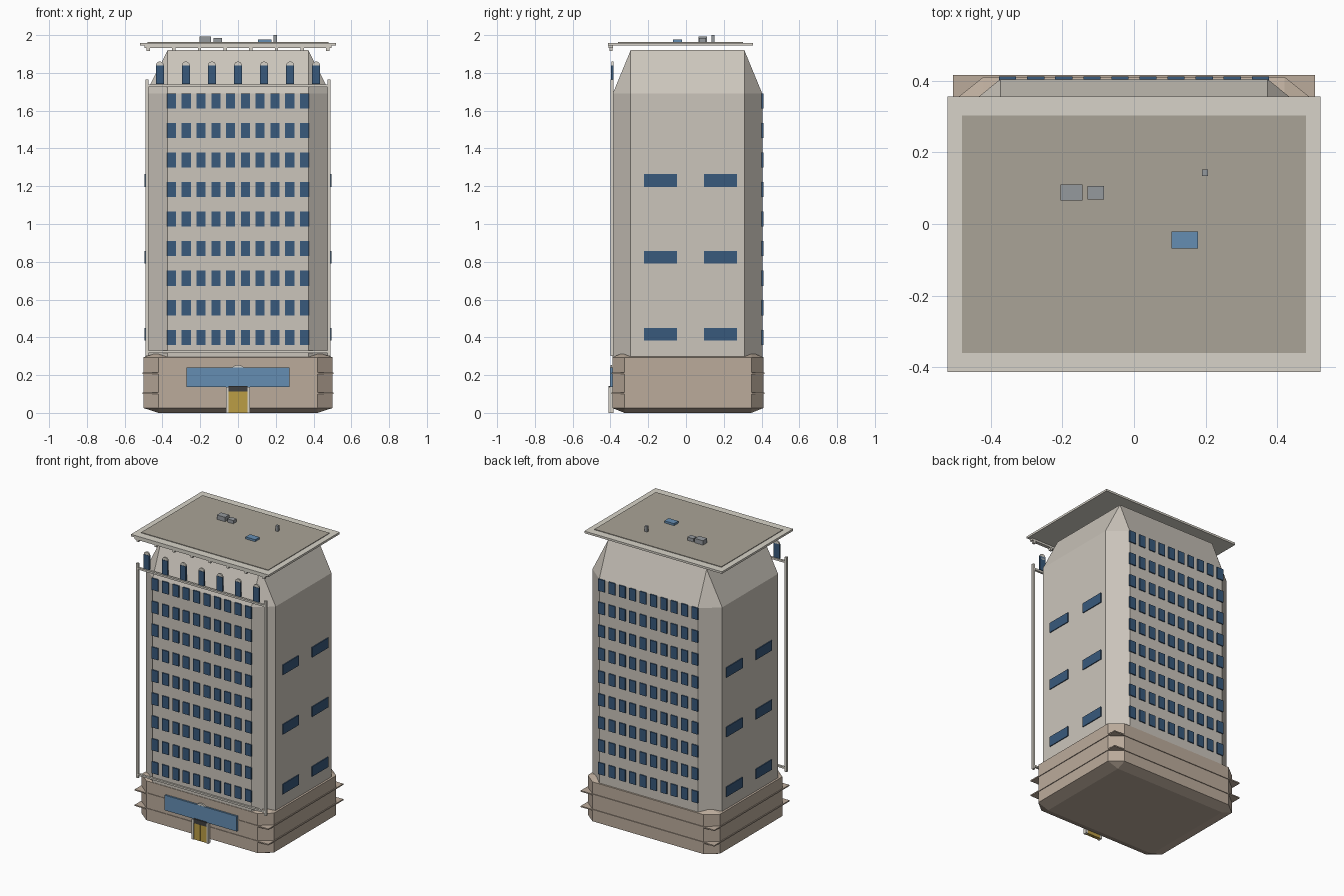
import bpy, bmesh, math
from mathutils import Matrix

if "Cube" in bpy.data.objects:
    bpy.data.objects.remove(bpy.data.objects["Cube"])

def mat(name, c):
    m = bpy.data.materials.new(name)
    m.diffuse_color = (*c, 1)
    m.use_nodes = True
    m.node_tree.nodes["Principled BSDF"].inputs["Base Color"].default_value = m.diffuse_color
    return m

STONE = mat("stone", (0.60, 0.56, 0.50))
BASE = mat("base_tan", (0.50, 0.41, 0.33))
TRIM = mat("trim", (0.68, 0.65, 0.58))
GLASS = mat("dark_glass", (0.04, 0.10, 0.20))
BLUE = mat("light_glass", (0.13, 0.27, 0.45))
ROOF = mat("roof", (0.40, 0.37, 0.31))
METAL = mat("metal", (0.30, 0.32, 0.34))
GOLD = mat("gold", (0.50, 0.34, 0.06))
DARK = mat("dark", (0.05, 0.05, 0.05))

def finish(name, bm, m):
    me = bpy.data.meshes.new(name)
    bm.to_mesh(me)
    bm.free()
    me.materials.append(m)
    o = bpy.data.objects.new(name, me)
    bpy.context.collection.objects.link(o)
    return o

def add_box(bm, x, y, z):
    """Box from (min, max) ranges on each axis."""
    c = [(a + b) / 2 for a, b in (x, y, z)]
    s = [b - a for a, b in (x, y, z)]
    bmesh.ops.create_cube(bm, size=1, matrix=Matrix.Translation(c) @ Matrix.Diagonal((*s, 1)))

def boxes(name, m, *ranges):
    bm = bmesh.new()
    for r in ranges:
        add_box(bm, *r)
    return finish(name, bm, m)

def chamfered(name, m, x, y, z, b):
    """Unit cube chamfered by b, then stretched to the given ranges."""
    bm = bmesh.new()
    bmesh.ops.create_cube(bm, size=1)
    bmesh.ops.bevel(bm, geom=bm.edges[:], offset=b, segments=1, affect='EDGES')
    c = [(p + q) / 2 for p, q in (x, y, z)]
    s = [q - p for p, q in (x, y, z)]
    bm.transform(Matrix.Translation(c) @ Matrix.Diagonal((*s, 1)))
    return finish(name, bm, m)

def discs(name, m, centres, r, depth):
    bm = bmesh.new()
    for c in centres:
        bmesh.ops.create_cone(bm, cap_ends=True, segments=24, radius1=r, radius2=r, depth=depth,
                              matrix=Matrix.Translation(c) @ Matrix.Rotation(math.pi / 2, 4, 'X'))
    return finish(name, bm, m)

# main masses
chamfered("podium", BASE, (-.5, .5), (-.39, .41), (0, .32), .08)
chamfered("tower", STONE, (-.49, .49), (-.388, .404), (.002, 1.92), .12)

# square ledges poking out of the chamfered podium corners
boxes("podium_ledges", BASE, *[((-.505, .505), (-.394, .415), (z - .004, z + .004)) for z in (.105, .21)])

# window grids, front and back
for side, y in (("front", (-.395, -.38)), ("back", (.396, .411))):
    boxes(side + "_windows", GLASS, *[
        ((x - .024, x + .024), y, (z - .04, z + .04))
        for x in [(i - 4.5) * .0783 for i in range(10)]
        for z in [.4 + j * .1565 for j in range(9)]])

# wide side windows
boxes("side_windows", GLASS, *[
    ((s * .49 - .006, s * .49 + .006), (y - .087, y + .087), (z - .034, z + .034))
    for s in (-1, 1) for y in (-.135, .182) for z in (.416, .824, 1.23)])

# frame of posts and rails standing before the front
boxes("front_frame", TRIM,
      *[((s * .483 - .008, s * .483 + .008), (-.40, -.385), (.30, 1.765)) for s in (-1, 1)],
      ((-.49, .49), (-.40, -.385), (1.725, 1.738)),
      ((-.49, .49), (-.40, -.385), (.318, .33)))

# free-standing arched windows above the top rail
arch_x = [(i - 3) * .138 for i in range(7)]
boxes("arched_windows", GLASS, *[((x - .021, x + .021), (-.397, -.385), (1.742, 1.84)) for x in arch_x])
discs("window_arches", TRIM, [(x, -.39, 1.839) for x in arch_x], .021, .010)

# cornice and brackets along the front
boxes("cornice", TRIM, ((-.495, .495), (-.41, -.387), (1.932, 1.946)),
      *[((x - .009, x + .009), (-.405, -.388), (1.917, 1.934)) for x in [(i - 3.5) * .136 for i in range(8)]])

# roof slab and deck
boxes("roof_slab", TRIM, ((-.52, .52), (-.413, .355), (1.945, 1.959)))
boxes("roof_deck", ROOF, ((-.48, .48), (-.36, .303), (1.95, 1.963)))

# rooftop equipment
boxes("rooftop_units", METAL, ((-.205, -.143), (.065, .11), (1.96, 1.993)),
      ((-.129, -.084), (.069, .106), (1.96, 1.985)))
boxes("vent_pipe", METAL, ((.189, .207), (.134, .152), (1.96, 2.0)))
boxes("skylight", BLUE, ((.105, .178), (-.068, -.021), (1.96, 1.977)))

# entrance
boxes("entrance_glazing", BLUE, ((-.272, .272), (-.402, -.385), (.137, .24)))
discs("entrance_arch", TRIM, [(0, -.396, .212)], .042, .010)
boxes("door_pillars", TRIM, *[((s * .056 - .007, s * .056 + .007), (-.411, -.385), (0, .137)) for s in (-1, 1)])
boxes("door_header", DARK, ((-.049, .049), (-.410, -.385), (.112, .142)))
boxes("doors", GOLD, *[((s * .025 - .024, s * .025 + .024), (-.407, -.385), (0, .113)) for s in (-1, 1)])
